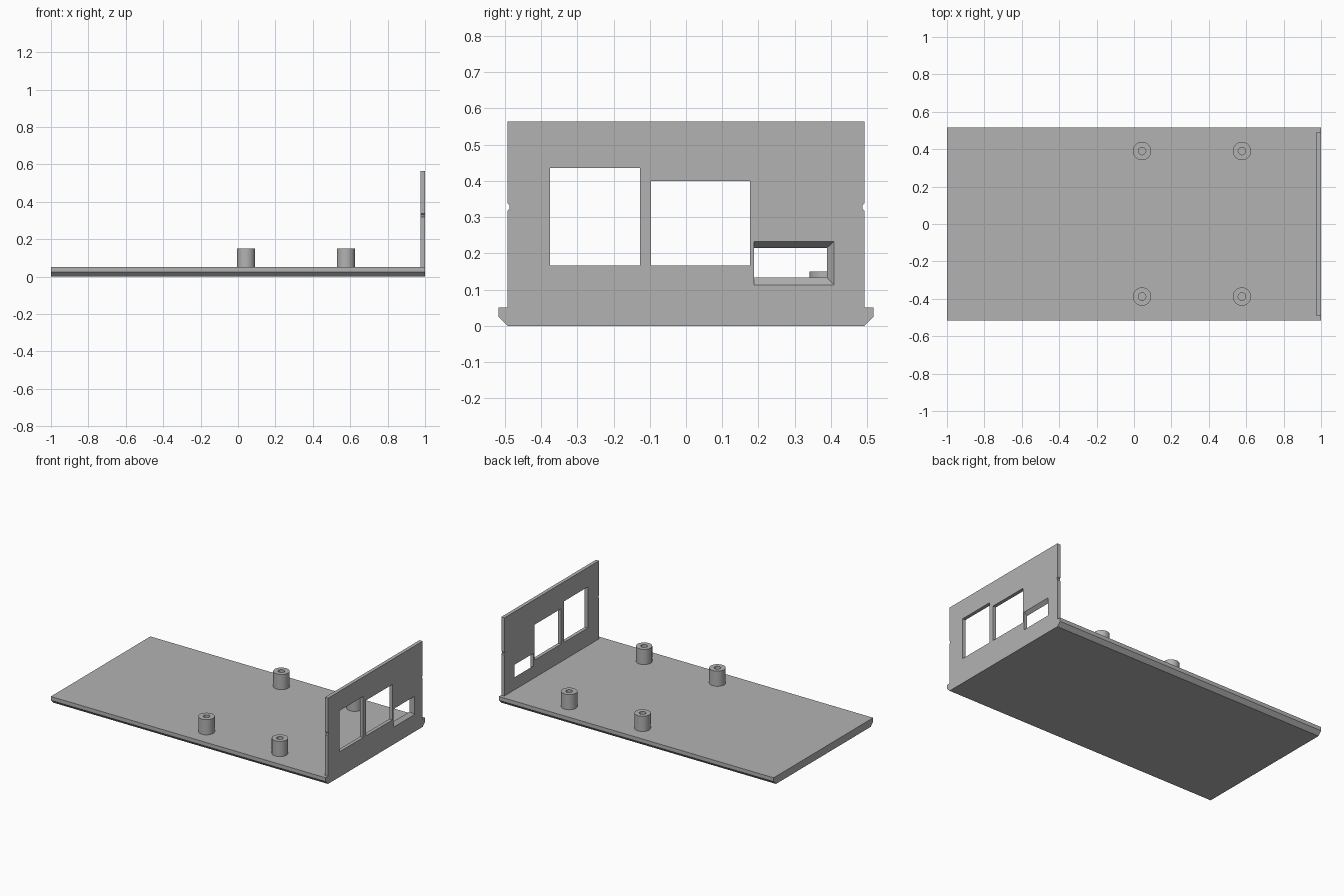
import bpy
import bmesh
import math

cube = bpy.data.objects.get("Cube")
if cube:
    bpy.data.objects.remove(cube, do_unlink=True)

# Single plain grey material
GREY = (0.45, 0.45, 0.45, 1.0)
grey = bpy.data.materials.new("grey plastic")
grey.use_nodes = True
grey.diffuse_color = GREY
grey.node_tree.nodes["Principled BSDF"].inputs["Base Color"].default_value = GREY


def make_object(name, bm):
    bmesh.ops.recalc_face_normals(bm, faces=bm.faces)
    mesh = bpy.data.meshes.new(name)
    bm.to_mesh(mesh)
    bm.free()
    mesh.materials.append(grey)
    obj = bpy.data.objects.new(name, mesh)
    bpy.context.collection.objects.link(obj)
    return obj


def loft(name, x0, profile0, x1, profile1=None):
    """Closed solid between two (y, z) outlines at x0 and x1."""
    bm = bmesh.new()
    a = [bm.verts.new((x0, y, z)) for y, z in profile0]
    b = [bm.verts.new((x1, y, z)) for y, z in (profile1 or profile0)]
    bm.faces.new(a)
    bm.faces.new(b)
    for i in range(len(a)):
        j = (i + 1) % len(a)
        bm.faces.new((a[i], a[j], b[j], b[i]))
    return make_object(name, bm)


def rect(y0, y1, z0, z1):
    return [(y0, z0), (y1, z0), (y1, z1), (y0, z1)]


def cut(target, cutter):
    """Subtract the cutter, bake the result and discard the cutter."""
    cutter.hide_render = True
    mod = target.modifiers.new("opening", "BOOLEAN")
    mod.operation = "DIFFERENCE"
    mod.solver = "EXACT"
    mod.object = cutter
    bpy.context.view_layer.update()
    baked = bpy.data.meshes.new_from_object(
        target.evaluated_get(bpy.context.evaluated_depsgraph_get()))
    target.modifiers.clear()
    target.data = baked
    bpy.data.objects.remove(cutter, do_unlink=True)


# Base plate with chamfered lower long edges
BASE_TOP = 0.05
loft("base_plate", -1.0,
     [(-0.492, 0), (0.492, 0), (0.517, 0.025), (0.517, BASE_TOP),
      (-0.517, BASE_TOP), (-0.517, 0.025)], 1.0)

# End panel, with a small V notch in each upright edge
IN, OUT = 0.977, 1.0
right_edge = [(0.492, BASE_TOP), (0.492, 0.318), (0.487, 0.323),
              (0.487, 0.333), (0.492, 0.338), (0.492, 0.564)]
left_edge = [(-y, z) for y, z in reversed(right_edge)]
panel = loft("end_panel", IN, right_edge + left_edge, OUT)

# Two straight port openings
for y0, y1, z0, z1 in ((-0.375, -0.127, 0.166, 0.436),
                       (-0.097, 0.177, 0.166, 0.399)):
    cut(panel, loft("port_cutter", IN - 0.05, rect(y0, y1, z0, z1), OUT + 0.05))

# Flared opening: wider outside on three sides, extended past both faces
inner = (0.188, 0.389, 0.133, 0.215)
outer = (0.188, 0.408, 0.113, 0.233)


def flare(t):
    return rect(*[a + (b - a) * t for a, b in zip(inner, outer)])


depth = OUT - IN
cut(panel, loft("flared_port_cutter", IN - depth * 0.5, flare(-0.5),
                OUT + depth * 0.5, flare(1.5)))

# Hollow standoffs: outline revolved around the vertical axis
SEGMENTS = 40
SECTION = [(0.049, 0.0), (0.049, 0.1), (0.02, 0.1), (0.02, 0.0)]
for x, x_name in ((0.043, "middle"), (0.577, "end")):
    for y, y_name in ((-0.388, "front"), (0.39, "back")):
        bm = bmesh.new()
        rings = []
        for i in range(SEGMENTS):
            a = 2 * math.pi * i / SEGMENTS
            rings.append([bm.verts.new((x + r * math.cos(a), y + r * math.sin(a),
                                        BASE_TOP + h)) for r, h in SECTION])
        for i in range(SEGMENTS):
            p, q = rings[i], rings[(i + 1) % SEGMENTS]
            for k in range(4):
                n = (k + 1) % 4
                bm.faces.new((p[k], q[k], q[n], p[n]))
        post = make_object(f"standoff_{x_name}_{y_name}", bm)
        bpy.ops.object.select_all(action="DESELECT")
        post.select_set(True)
        bpy.context.view_layer.objects.active = post
        bpy.ops.object.shade_smooth_by_angle(angle=math.radians(30))
